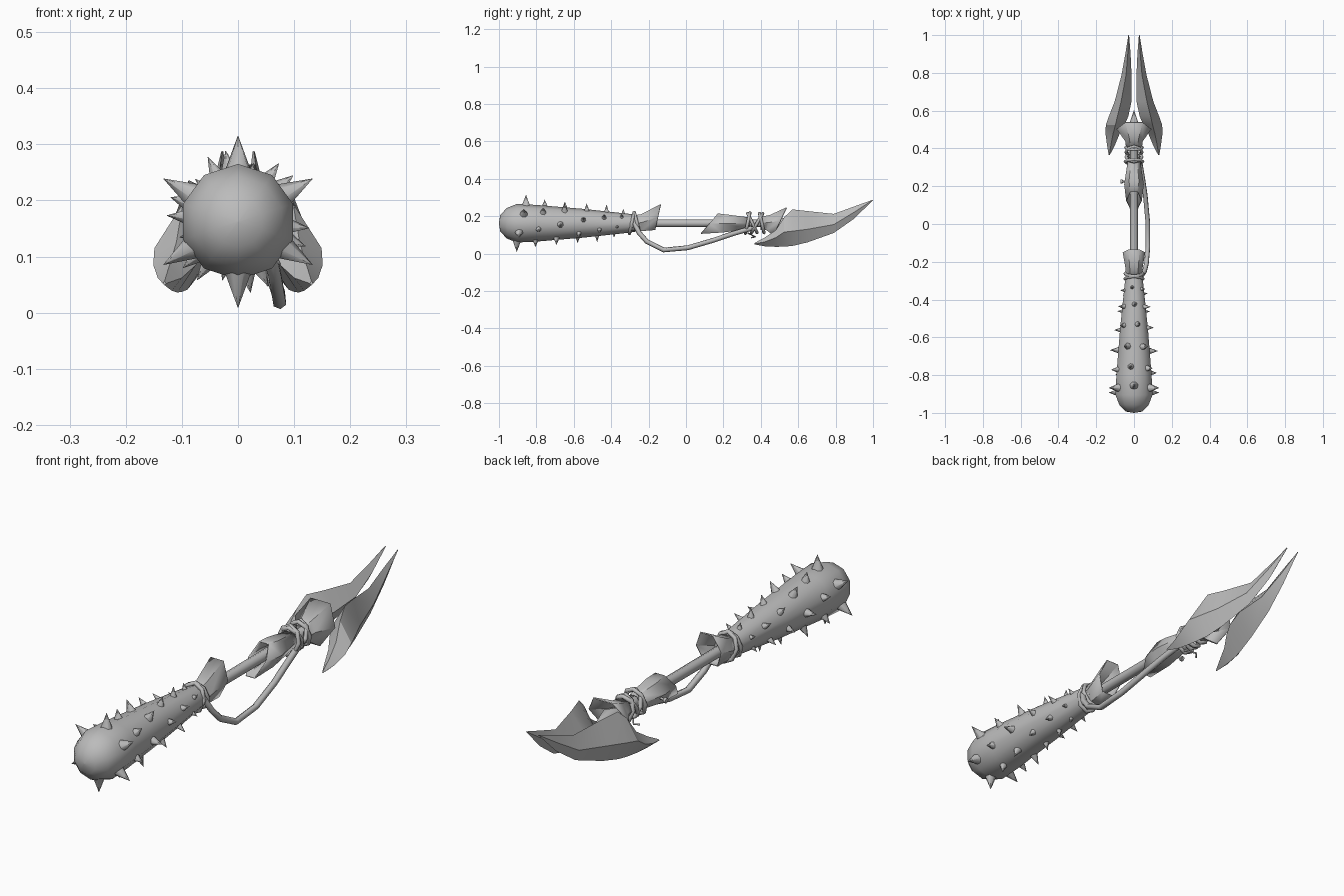
import bpy, bmesh, math
from mathutils import Vector, Matrix

AXIS = 0.162  # height of the weapon's long axis
grey = bpy.data.materials.new("grey")
grey.diffuse_color = (0.5, 0.5, 0.5, 1)


def finish(name, bm, angle=40):
    bmesh.ops.recalc_face_normals(bm, faces=bm.faces)
    me = bpy.data.meshes.new(name)
    bm.to_mesh(me)
    bm.free()
    me.materials.append(grey)
    for p in me.polygons:
        p.use_smooth = True
    me.set_sharp_from_angle(angle=math.radians(angle))
    ob = bpy.data.objects.new(name, me)
    bpy.context.collection.objects.link(ob)
    return ob


def loft(name, rings, cap=True, angle=40):
    """Skin a list of equal-length point rings."""
    bm = bmesh.new()
    vs = [[bm.verts.new(p) for p in r] for r in rings]
    n = len(rings[0])
    for a, b in zip(vs, vs[1:]):
        for i in range(n):
            j = (i + 1) % n
            bm.faces.new((a[i], a[j], b[j], b[i]))
    if cap:
        bm.faces.new(vs[0])
        bm.faces.new(vs[-1])
    bmesh.ops.remove_doubles(bm, verts=bm.verts, dist=1e-5)
    return finish(name, bm, angle)


def ring(y, rx, rz, n, cz=AXIS, slant=0, turn=0):
    """Ellipse around the long axis; slant pushes the top forward along y."""
    out = []
    for i in range(n):
        a = turn + 2 * math.pi * i / n
        out.append((rx * math.cos(a), y + slant * math.sin(a), cz + rz * math.sin(a)))
    return out


def tube(name, pts, r, cyclic=False):
    cu = bpy.data.curves.new(name, 'CURVE')
    cu.dimensions = '3D'
    cu.bevel_depth = r
    cu.bevel_resolution = 1
    cu.use_fill_caps = True
    sp = cu.splines.new('POLY')
    sp.points.add(len(pts) - 1)
    for p, c in zip(sp.points, pts):
        p.co = (*c, 1)
    sp.use_cyclic_u = cyclic
    cu.materials.append(grey)
    ob = bpy.data.objects.new(name, cu)
    bpy.context.collection.objects.link(ob)


# Club body and shaft
club = [(-1, 0.002), (-0.993, 0.045), (-0.957, 0.082), (-0.905, 0.103), (-0.8, 0.098),
        (-0.55, 0.077), (-0.3, 0.05), (-0.24, 0.04)]
loft("club", [ring(y, r, r, 10, turn=math.pi / 10) for y, r in club], angle=50)
loft("shaft", [ring(y, r, r, 8) for y, r in
               [(-0.26, 0.021), (0.45, 0.021), (0.5, 0.035), (0.6, 0.002)]], angle=50)

# Spikes: y, first angle, body radius, height, base radius
bm = bmesh.new()
for yc, first, r, h, base in [(-0.88, 90, 0.1, 0.053, 0.025), (-0.78, 100, 0.094, 0.034, 0.02),
                              (-0.67, 115, 0.085, 0.042, 0.021), (-0.555, 75, 0.076, 0.032, 0.017),
                              (-0.45, 88, 0.065, 0.034, 0.016), (-0.36, 100, 0.055, 0.022, 0.013)]:
    for k in range(6):
        a = math.radians(first + 60 * k)
        d = Vector((math.cos(a), 0, math.sin(a)))
        pos = d * (r - 0.012 + (h + 0.012) / 2) + Vector((0, yc + 0.025 * d.z, AXIS))
        m = Matrix.Translation(pos) @ d.to_track_quat('Z', 'Y').to_matrix().to_4x4()
        bmesh.ops.create_cone(bm, cap_ends=True, segments=7, radius1=base, radius2=0.0005,
                              depth=h + 0.012, matrix=m)
finish("spikes", bm, 60)


# Flared, slant-cut sleeves (open shells)
def sleeve(name, rings):
    ob = loft(name, rings, cap=False, angle=25)
    mod = ob.modifiers.new("thickness", 'SOLIDIFY')
    mod.thickness = 0.005


sleeve("rear_sleeve", [ring(-0.29, 0.045, 0.048, 6),
                       ring(-0.24, 0.044, 0.052, 6, 0.165),
                       ring(-0.15, 0.06, 0.08, 6, 0.195, 0.016)])
sleeve("front_sleeve", [ring(0.34, 0.032, 0.036, 6),
                        ring(0.21, 0.052, 0.055, 6, 0.16, 0.02),
                        ring(0.125, 0.042, 0.063, 6, 0.16, 0.052)])
sleeve("head_socket", [ring(0.40, 0.036, 0.036, 6),
                       ring(0.44, 0.042, 0.042, 6, 0.165, 0.01),
                       ring(0.505, 0.088, 0.082, 6, 0.172, 0.04)])

# Cord bindings
for i, (y, r, s) in enumerate([(-0.29, 0.047, 0.012), (-0.262, 0.047, -0.014), (0.33, 0.046, 0.012),
                               (0.355, 0.042, -0.025), (0.38, 0.042, 0.03), (0.405, 0.043, -0.012)]):
    tube("binding_%d" % (i + 1), ring(y, r, r + 0.009, 8, 0.163, s), 0.009, True)

# Hanging cord and loose ends
tube("hanging_cord", [(0.035, -0.28, 0.17), (0.056, -0.25, 0.11), (0.066, -0.21, 0.065),
                      (0.074, -0.12, 0.019), (0.073, 0.01, 0.031), (0.06, 0.15, 0.072),
                      (0.045, 0.25, 0.106), (0.028, 0.35, 0.135)], 0.013)
tube("knot_tail", [(0.01, 0.33, 0.11), (-0.02, 0.37, 0.09), (-0.035, 0.35, 0.085)], 0.004)
tube("toggle_pin", [(-0.03, 0.225, 0.15), (-0.06, 0.225, 0.145)], 0.005)
tube("toggle_head", [(-0.06, 0.225, 0.145), (-0.07, 0.225, 0.144)], 0.011)

# Twin blades: y offsets follow the edges; each section is top, outer, bottom, inner
sections = [
    (0.365, (0.131, 0.056), (0.134, 0.052), (0.131, 0.049), (0.128, 0.052)),
    (0.42, (0.122, 0.085), (0.143, 0.062), (0.118, 0.039), (0.1, 0.062)),
    (0.48, (0.11, 0.125), (0.151, 0.085), (0.108, 0.036), (0.075, 0.085)),
    (0.525, (0.098, 0.195), (0.149, 0.115), (0.1, 0.037), (0.05, 0.12)),
    (0.57, (0.088, 0.236), (0.133, 0.12), (0.09, 0.041), (0.03, 0.14)),
    (0.65, (0.068, 0.227), (0.102, 0.13), (0.075, 0.06), (0.013, 0.155)),
    (0.79, (0.042, 0.212), (0.066, 0.155), (0.05, 0.11), (0.013, 0.165)),
    (0.9, (0.033, 0.252), (0.046, 0.222), (0.036, 0.187), (0.018, 0.22)),
    (1.0, (0.028, 0.288), (0.03, 0.287), (0.028, 0.286), (0.026, 0.287)),
]
for side, s in (("right", 1), ("left", -1)):
    loft(side + "_blade", [[(s * x, y, z) for x, z in pts] for y, *pts in sections], angle=30)
